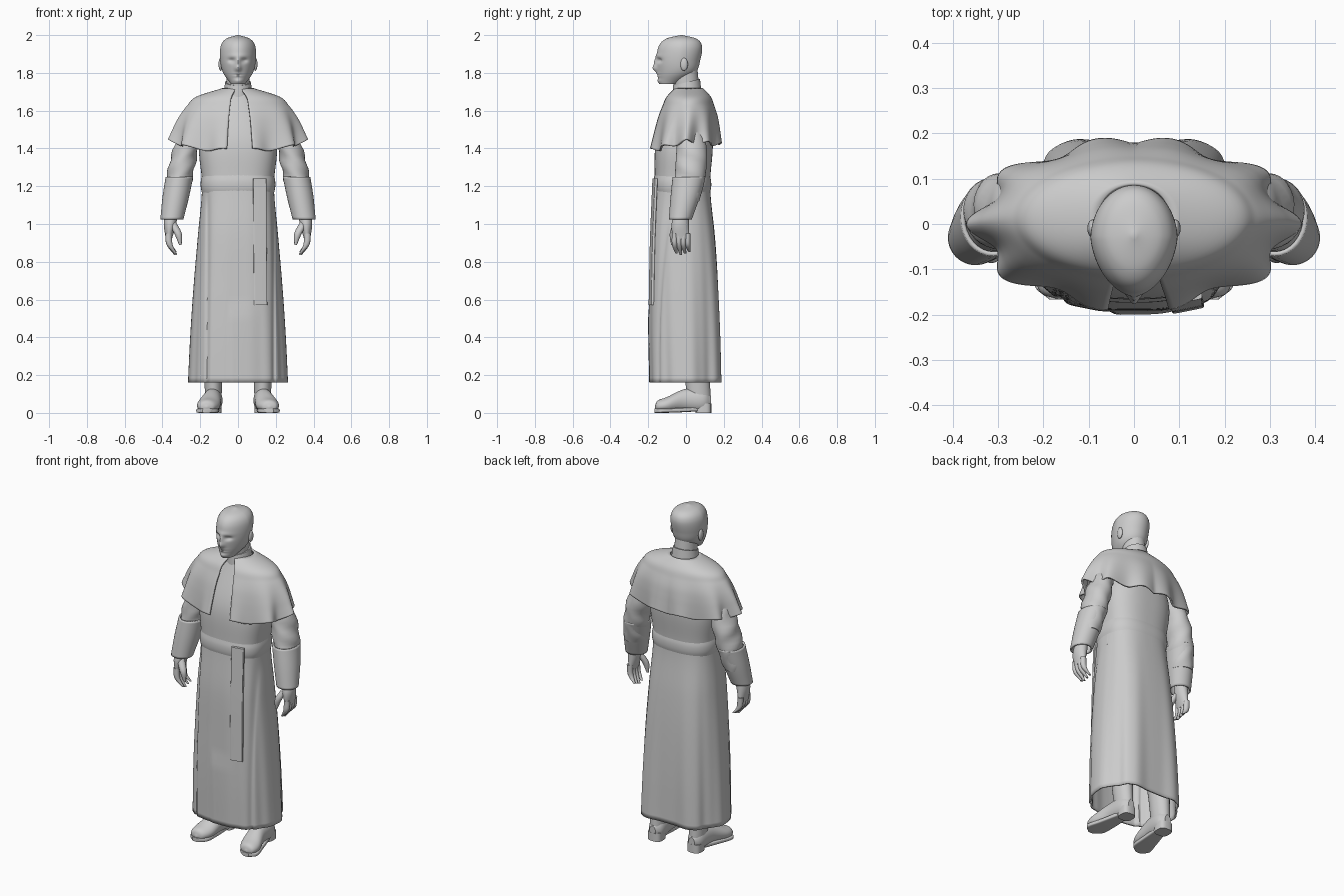
import bpy
import bmesh
from math import sin, cos, pi, tau, exp, radians, copysign
from mathutils import Vector

default_cube = bpy.data.objects.get("Cube")
if default_cube:
    bpy.data.objects.remove(default_cube, do_unlink=True)

X_AXIS, Y_AXIS, Z_AXIS = Vector((1, 0, 0)), Vector((0, 1, 0)), Vector((0, 0, 1))

# One plain stone colour for the whole figure
grey = (.6, .6, .6, 1)
stone = bpy.data.materials.new("stone_grey")
stone.use_nodes = True
stone.diffuse_color = grey
stone.node_tree.nodes["Principled BSDF"].inputs["Base Color"].default_value = grey


def clamp(value, low=0, high=1):
    return max(low, min(high, value))


def bump(value, centre, width):
    return exp(-((value - centre) / width) ** 2)


def spline(values, t):
    """Smooth value at t (from start to end) through evenly spaced control values."""
    place = t * (len(values) - 1)
    index = min(int(place), len(values) - 2)
    here, there = values[index], values[index + 1]
    before = values[index - 1] if index else here + here - there
    after = values[index + 2] if index + 2 < len(values) else there + there - here
    points = [here, here + (there - before) / 6, there - (after - here) / 6, there]
    while len(points) > 1:
        points = [a + (b - a) * (place - index) for a, b in zip(points, points[1:])]
    return points[0]


def finish(name, bm, thickness=0):
    """Turn a bmesh into a smooth, coloured object."""
    bmesh.ops.recalc_face_normals(bm, faces=bm.faces)
    mesh = bpy.data.meshes.new(name)
    bm.to_mesh(mesh)
    bm.free()
    mesh.materials.append(stone)
    obj = bpy.data.objects.new(name, mesh)
    bpy.context.collection.objects.link(obj)
    bpy.ops.object.select_all(action='DESELECT')
    obj.select_set(True)
    bpy.context.view_layer.objects.active = obj
    bpy.ops.object.shade_smooth_by_angle(angle=radians(40))
    if thickness:
        solid = obj.modifiers.new("cloth_thickness", 'SOLIDIFY')
        solid.thickness = thickness
        solid.offset = -1


def loft(name, path, widths, depths, u=X_AXIS, v=Y_AXIS, power=2, segments=32,
         steps=20, arc=None, capped=True, shape=None, thickness=0, side=1):
    """Skin rounded cross-sections along a path; shape() adjusts each point."""
    bm = bmesh.new()
    path = [Vector(point) for point in path]
    start, end = arc or (0, tau)
    count = segments + 1 if arc else segments
    rings = []
    for step in range(steps + 1):
        t = step / steps
        centre, width, depth = (spline(values, t) for values in (path, widths, depths))
        ring = []
        for i in range(count):
            angle = start + (end - start) * i / segments
            across, along = (copysign(abs(w) ** (2 / power), w)
                             for w in (cos(angle), sin(angle)))
            co = centre + u * (across * width) + v * (along * depth)
            if shape:
                co = shape(co, angle)
            ring.append(bm.verts.new((co.x * side, co.y, co.z)))
        rings.append(ring)
    for low, high in zip(rings, rings[1:]):
        for i in range(segments):
            j = (i + 1) % count
            bm.faces.new((low[i], low[j], high[j], high[i]))
    if capped:
        bm.faces.new(rings[0])
        bm.faces.new(rings[-1])
    finish(name, bm, thickness)


# Robe: one long shell whose folds deepen towards the hem
def robe_folds(co, angle):
    depth = clamp(1.2 - co.z)
    strength = .035 + .025 * sin(angle)
    scale = 1 + depth * (strength * cos(6 * angle) + .006 * sin(17 * angle))
    out = Vector((co.x * scale, co.y * scale, co.z))
    if co.y < 0:
        # overlapping front edge and the two long side pleats
        flap = clamp((co.x + .05) / .01) * clamp((.12 - co.x) / .1)
        out.y -= .007 * flap * clamp((.6 - co.z) / .1)
        pleats = bump(co.x, -.16, .01) + bump(co.x, .19, .01)
        out.y += .01 * pleats * clamp(depth / .1)
    return out


loft("robe", [(0, 0, .16), (0, -.01, .68), (0, -.02, 1.2), (0, .01, 1.7)],
     widths=[.255, .245, .23, .21, .19, .2, .07],
     depths=[.19, .19, .184, .172, .148, .148, .07],
     power=2.6, segments=180, steps=60, capped=False, shape=robe_folds, thickness=.01)

# Waist sash and its hanging tail
loft("waist_sash", [(0, -.02, 1.16), (0, -.02, 1.26)],
     widths=[.19, .197, .197, .19], depths=[.146, .153, .153, .146],
     power=2.6, segments=72, capped=False)
loft("sash_tail", [(.115, -.163, 1.24), (.117, -.177, .9), (.12, -.184, .57)],
     widths=[.035, .035], depths=[.008, .008], power=8,
     shape=lambda co, angle: co + Y_AXIS * ((co.x - .12) / 5))


# Shoulder cape: open at the front, flared into folds at the hem
def cape_folds(co, angle):
    depth = clamp((1.66 - co.z) / .22) ** 1.6
    from_side = abs((angle + pi / 2) % pi - pi / 2)
    wave = cos(tau * from_side / radians(39))
    scale = 1 + depth * (.02 + .07 * wave)
    drop = .05 * max(0, -sin(angle)) + .02 * max(0, sin(angle)) - .01 * wave
    return Vector((co.x * scale, co.y * scale, co.z - depth * drop))


loft("shoulder_cape", [(0, 0, 1.44), (0, .01, 1.58), (0, .015, 1.72)],
     widths=[.34, .33, .318, .298, .268, .222, .08],
     depths=[.178, .172, .165, .155, .138, .118, .075],
     segments=160, steps=42, arc=(radians(-78), radians(261)), capped=False,
     shape=cape_folds, thickness=.01)


# Head: egg-shaped skull with modelled face
def face(co, angle):
    out = co.copy()
    out.x *= 1 - .15 * clamp(-(co.y + .03) / .12)
    if co.y < -.06:
        middle = bump(out.x, 0, .025)
        nose = .023 * bump(out.x, 0, .016) * bump(co.z, 1.825, .02)
        bridge = .012 * bump(out.x, 0, .012) * bump(co.z, 1.86, .02)
        brow = .004 * bump(out.x, 0, .05) * bump(co.z, 1.89, .012)
        lips = .006 * middle * bump(co.z, 1.79, .012)
        chin = .008 * middle * bump(co.z, 1.757, .012)
        sockets = .013 * bump(abs(out.x), .034, .018) * bump(co.z, 1.866, .012)
        mouth = .006 * middle * bump(co.z, 1.79, .004)
        out.y += sockets + mouth - nose - bridge - brow - lips - chin
    return out


loft("head", [(0, -.09, 1.74), (0, -.05, 1.8), (0, -.04, 1.87),
              (0, -.03, 1.94), (0, -.025, 1.98), (0, -.025, 2)],
     widths=[.04, .08, .095, .092, .064, .005],
     depths=[.05, .1, .116, .115, .082, .005],
     segments=112, steps=80, shape=face)
loft("neck", [(0, .01, 1.66), (0, -.01, 1.83)], widths=[.06, .062], depths=[.065, .07])
loft("collar", [(0, .005, 1.69), (0, .003, 1.75)], widths=[.076, .068], depths=[.076, .071],
     segments=48, shape=lambda co, angle: co + Z_AXIS * (co.y / 4))

# Paired parts, built for the model's left and mirrored to its right
for side, label in ((1, "left"), (-1, "right")):
    bm = bmesh.new()
    bmesh.ops.create_uvsphere(bm, u_segments=20, v_segments=12, radius=1)
    bmesh.ops.scale(bm, vec=(.011, .02, .034), verts=bm.verts)
    bmesh.ops.translate(bm, vec=(side * .092, -.01, 1.845), verts=bm.verts)
    finish(label + "_ear", bm)

    # Sleeve with soft wrinkles and its wide turned-back cuff
    loft(label + "_sleeve", [(.2, .01, 1.62), (.275, .03, 1.4), (.31, .02, 1.24), (.33, 0, 1.12)],
         widths=[.04, .066, .068, .06], depths=[.045, .08, .08, .07], side=side,
         shape=lambda co, angle: co + X_AXIS * (.005 * sin(60 * co.z + 2 * angle)))
    loft(label + "_cuff", [(.31, .016, 1.25), (.33, -.005, 1.14), (.35, -.03, 1.025)],
         widths=[.073, .07, .061], depths=[.087, .077, .061],
         capped=False, thickness=.01, side=side)

    # Hand with four curled fingers and a thumb
    loft(label + "_palm", [(.35, -.02, 1.08), (.36, -.03, 1), (.366, -.026, .92)],
         widths=[.033, .033, .016], depths=[.034, .046, .044], side=side)
    for i, finger in enumerate(("index", "middle", "ring", "little")):
        y = -.06 + .023 * i
        tip = .835 + .008 * abs(i - 1)
        loft(f"{label}_{finger}_finger", [(.368, y, .95), (.362, y, .89), (.33, y + .01, tip)],
             widths=[.017, .016, .007], depths=[.015, .014, .006], segments=12, side=side)
    loft(label + "_thumb", [(.35, -.045, 1.01), (.318, -.068, .95), (.305, -.072, .89)],
         widths=[.022, .02, .007], depths=[.02, .018, .007], segments=12, side=side)

    # Leg, boot, sole and heel
    loft(label + "_leg", [(.13, .07, .06), (.13, .05, .3), (.11, .02, .6)],
         widths=[.042, .055, .08], depths=[.062, .07, .09], side=side)
    loft(label + "_boot", [(.13, .133, .06), (.13, .09, .065), (.138, -.01, .065),
                           (.156, -.1, .042), (.165, -.15, .035), (.166, -.165, .03)],
         widths=[.02, .047, .05, .06, .042, .005], depths=[.03, .065, .06, .042, .03, .005],
         v=Z_AXIS, steps=30, side=side,
         shape=lambda co, angle: Vector((co.x, co.y, max(co.z, .02))))
    loft(label + "_sole", [(.133, .06, .02), (.15, -.05, .014), (.164, -.13, .012), (.167, -.167, .012)],
         widths=[.035, .05, .057, .02], depths=[.012, .012],
         v=Z_AXIS, power=5, side=side)
    loft(label + "_heel", [(.13, .092, 0), (.13, .092, .05)],
         widths=[.042, .042], depths=[.042, .042], power=3, side=side)
